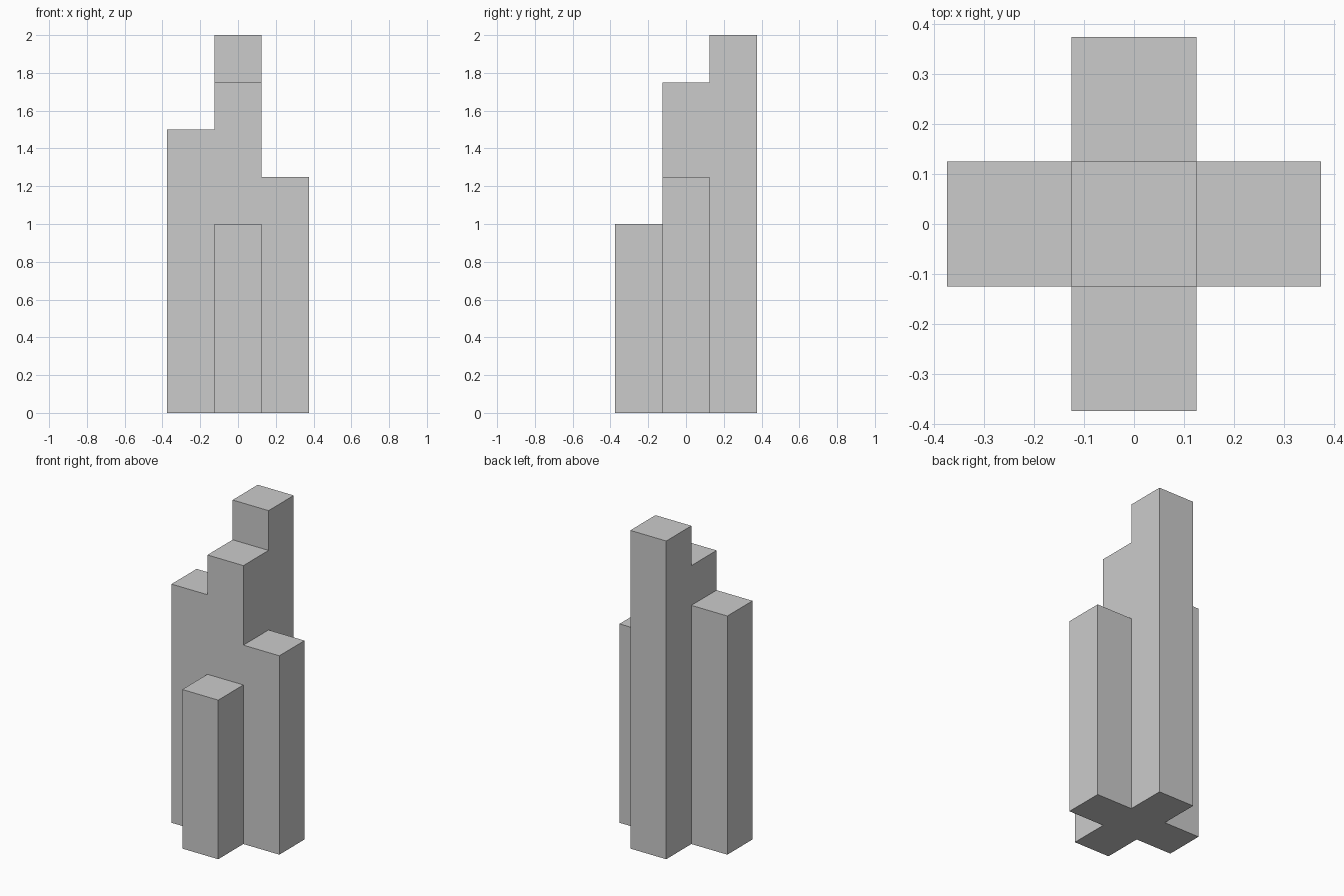
import bpy, bmesh
from mathutils import Matrix
from math import pi

if "Cube" in bpy.data.objects:
    bpy.data.objects.remove(bpy.data.objects["Cube"])

S = 0.25                    # side of each square column
A, B = S / 2, S * 1.5       # inner and outer edge of the plus plan


def stepped_slab(name, low, mid, high, angle):
    """Three-step silhouette in x-z, extruded one column deep, turned about z."""
    profile = [(-B, 0), (B, 0), (B, high), (A, high), (A, mid),
               (-A, mid), (-A, low), (-B, low)]
    # rising outer step: keep the outline order valid for any step heights
    bm = bmesh.new()
    face = bm.faces.new([bm.verts.new((x, -A, z)) for x, z in profile])
    ext = bmesh.ops.extrude_face_region(bm, geom=[face])
    verts = [v for v in ext["geom"] if isinstance(v, bmesh.types.BMVert)]
    bmesh.ops.translate(bm, vec=(0, S, 0), verts=verts)
    bmesh.ops.recalc_face_normals(bm, faces=bm.faces)
    bm.transform(Matrix.Rotation(angle, 4, 'Z'))
    mesh = bpy.data.meshes.new(name)
    bm.to_mesh(mesh)
    bm.free()
    obj = bpy.data.objects.new(name, mesh)
    bpy.context.collection.objects.link(obj)
    return obj


# Left, centre and right columns
tower = stepped_slab("stepped_tower", 1.5, 1.75, 1.25, 0)
# Front, centre and back columns
cross = stepped_slab("front_back_columns", 1.0, 1.75, 2.0, pi / 2)

# Merge both slabs into one plus-shaped solid
mod = tower.modifiers.new("union", 'BOOLEAN')
mod.operation = 'UNION'
mod.solver = 'EXACT'
mod.object = cross
bpy.context.view_layer.objects.active = tower
tower.select_set(True)
bpy.ops.object.modifier_apply(modifier=mod.name)
bpy.data.objects.remove(cross)
